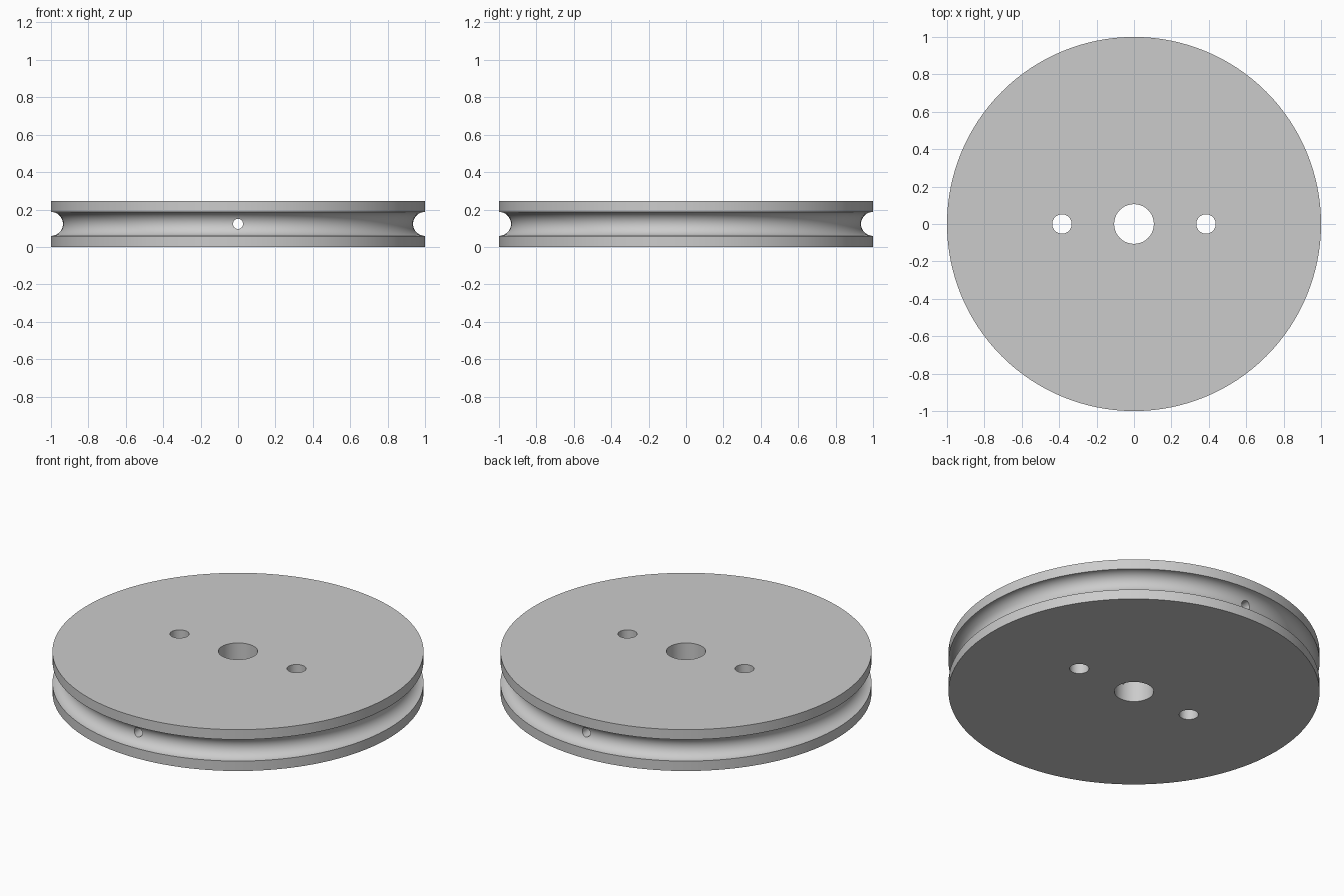
import bpy
import bmesh
import math
from mathutils import Matrix, Vector

cube = bpy.data.objects.get("Cube")
if cube:
    bpy.data.objects.remove(cube, do_unlink=True)

HEIGHT = 0.246
MID = HEIGHT / 2
GROOVE = 0.064
BORE = 0.106

grey = bpy.data.materials.new("light grey")
grey.use_nodes = True
colour = (0.6, 0.6, 0.6, 1)
grey.diffuse_color = colour
grey.node_tree.nodes["Principled BSDF"].inputs["Base Color"].default_value = colour


def add_object(name, bm):
    bmesh.ops.recalc_face_normals(bm, faces=bm.faces)
    mesh = bpy.data.meshes.new(name)
    bm.to_mesh(mesh)
    bm.free()
    obj = bpy.data.objects.new(name, mesh)
    bpy.context.collection.objects.link(obj)
    mesh.materials.append(grey)
    return obj


def lathe(name, profile, steps):
    """Turn a closed (radius, height) profile around the z axis."""
    bm = bmesh.new()
    verts = [bm.verts.new((r, 0, z)) for r, z in profile]
    edges = [bm.edges.new((verts[i - 1], verts[i])) for i in range(len(verts))]
    bmesh.ops.spin(bm, geom=verts + edges, cent=(0, 0, 0), axis=(0, 0, 1),
                   angle=math.tau, steps=steps, use_merge=True)
    bmesh.ops.remove_doubles(bm, verts=bm.verts, dist=1e-5)
    return add_object(name, bm)


def drill(target, radius, length, matrix, segments):
    """Cut a round hole through the target."""
    bm = bmesh.new()
    bmesh.ops.create_cone(bm, cap_ends=True, segments=segments, radius1=radius,
                          radius2=radius, depth=length, matrix=matrix)
    cutter = add_object("hole_cutter", bm)
    cutter.hide_render = True
    mod = target.modifiers.new("hole", 'BOOLEAN')
    mod.operation = 'DIFFERENCE'
    mod.solver = 'EXACT'
    mod.object = cutter
    bpy.context.view_layer.objects.active = target
    bpy.ops.object.modifier_apply(modifier=mod.name)
    bpy.data.objects.remove(cutter, do_unlink=True)


# Wheel body: rim with a half-round rope groove and a central bore
arc = [(1 - GROOVE * math.sin(a), MID - GROOVE * math.cos(a))
       for a in (math.pi * i / 24 for i in range(25))]
wheel = lathe("pulley_wheel",
              [(BORE, 0), (1, 0)] + arc + [(1, HEIGHT), (BORE, HEIGHT)], 128)

# Two mounting holes either side of the bore
for side in (-1, 1):
    drill(wheel, 0.052, 1, Matrix.Translation(Vector((side * 0.385, 0, MID))), 48)

# Thin rope hole from front to back through the groove
drill(wheel, 0.027, 2.4,
      Matrix.Translation(Vector((0, 0, MID))) @ Matrix.Rotation(math.pi / 2, 4, 'X'), 32)

bpy.ops.object.select_all(action='DESELECT')
wheel.select_set(True)
bpy.context.view_layer.objects.active = wheel
bpy.ops.object.shade_smooth_by_angle(angle=math.radians(30))
